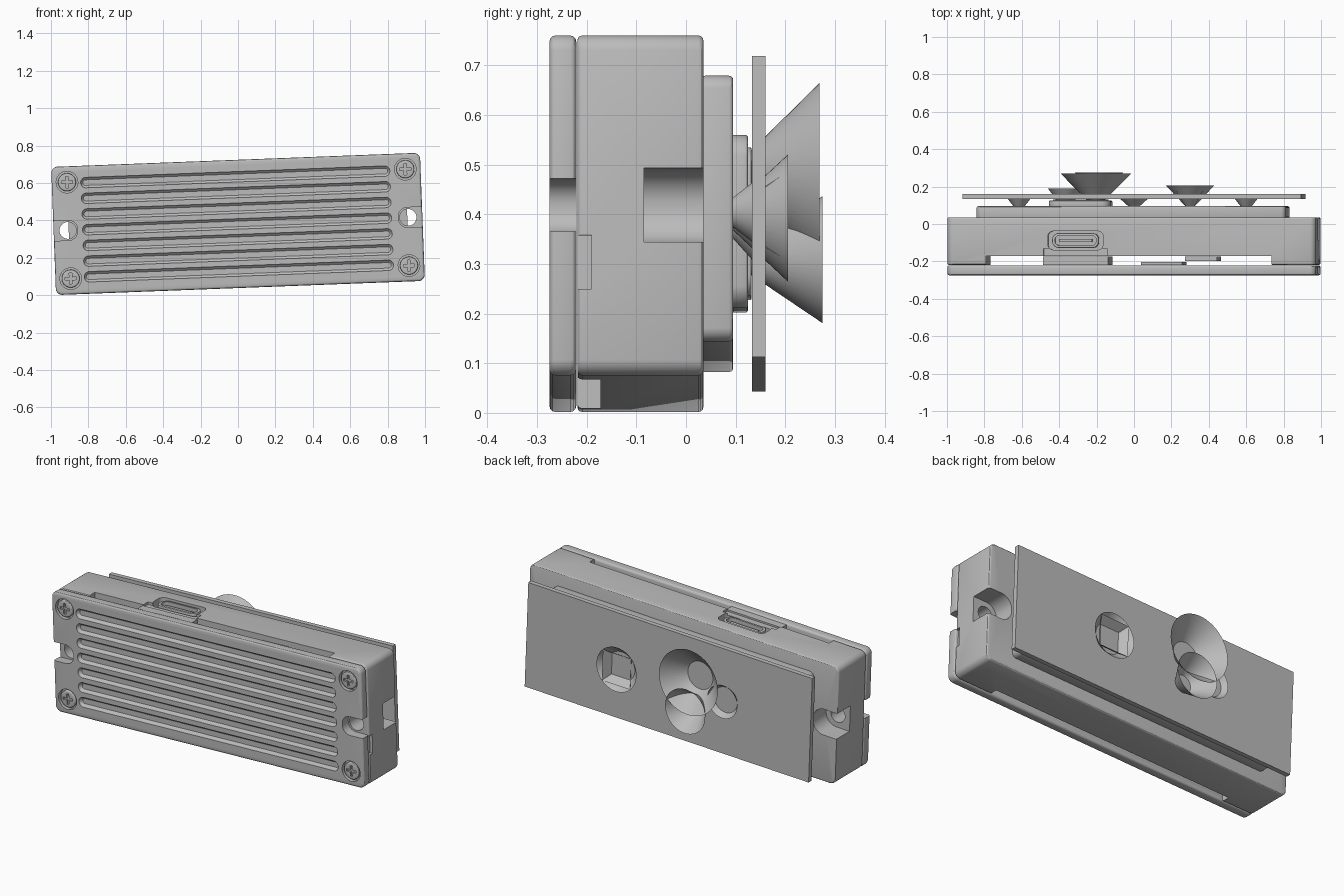
import bpy, bmesh, math
from mathutils import Matrix, Vector

if "Cube" in bpy.data.objects:
    bpy.data.objects.remove(bpy.data.objects["Cube"])

mat = bpy.data.materials.new("mid_grey")
mat.use_nodes = True
grey = (0.5, 0.5, 0.5, 1)
mat.diffuse_color = grey
mat.node_tree.nodes["Principled BSDF"].inputs["Base Color"].default_value = grey

parts = []


def outline(hw, hh, r, seg):
    """Rounded rectangle, or a circle when r equals both half sizes."""
    if r <= 0:
        return [(hw, hh), (-hw, hh), (-hw, -hh), (hw, -hh)]
    pts = []
    for q, (sx, sy) in enumerate([(1, 1), (-1, 1), (-1, -1), (1, -1)]):
        for i in range(seg):
            a = math.pi / 2 * (q + (i + 0.5) / seg)
            pts.append((sx * (hw - r) + r * math.cos(a), sy * (hh - r) + r * math.sin(a)))
    return pts


def loft(name, sections, cx=0, cz=0, axis="y", caps=True, bevel=0, seg=6, keep=True):
    """Join sections (depth, half width, half height, radius) along an axis."""
    bm = bmesh.new()
    rings = []
    for d, hw, hh, r in sections:
        ring = []
        for a, b in outline(hw, hh, r, seg):
            co = (cx + a, d, cz + b) if axis == "y" else (cx + a, cz + b, d)
            ring.append(bm.verts.new(co))
        rings.append(ring)
    n = len(rings[0])
    for lo, hi in zip(rings, rings[1:]):
        for i in range(n):
            j = (i + 1) % n
            bm.faces.new((lo[i], lo[j], hi[j], hi[i]))
    if caps:
        ends = [bm.faces.new(rings[0]), bm.faces.new(rings[-1])]
    bmesh.ops.recalc_face_normals(bm, faces=bm.faces)
    if bevel:
        edges = list({e for f in ends for e in f.edges})
        bmesh.ops.bevel(bm, geom=edges, offset=bevel, segments=3, profile=0.5, affect="EDGES")
    me = bpy.data.meshes.new(name)
    bm.to_mesh(me)
    bm.free()
    me.materials.append(mat)
    ob = bpy.data.objects.new(name, me)
    bpy.context.collection.objects.link(ob)
    if keep:
        parts.append(ob)
    return ob


def prism(name, hw, hh, r, d0, d1, cx=0, cz=0, **kw):
    return loft(name, [(d0, hw, hh, r), (d1, hw, hh, r)], cx, cz, **kw)


def disc(name, r, d0, d1, cx, cz, **kw):
    return prism(name, r, r, r, d0, d1, cx, cz, **kw)


def cut(ob, cutters):
    """Subtract the cutters one by one, then remove them."""
    for c in cutters:
        c.hide_render = True
        mod = ob.modifiers.new("cut", "BOOLEAN")
        mod.operation = "DIFFERENCE"
        mod.solver = "EXACT"
        mod.object = c
        bpy.context.view_layer.objects.active = ob
        bpy.ops.object.modifier_apply(modifier=mod.name)
        bpy.data.objects.remove(c)


W, H = 0.987, 0.343
FRONT, SEAM, BACK = -0.275, -0.22, 0.035
SIDES = (-1, 1)
CORNERS = [(0.905 * a, 0.258 * b) for a in SIDES for b in SIDES]

# Front cover with ribbed grooves, screw recesses and open end notches
cover = prism("front_cover", W, H, 0.035, FRONT, SEAM - 0.001, bevel=0.012)
cutters = []
for i in range(7):
    cutters.append(loft("groove", [(FRONT - 0.01, 0.83, 0.031, 0.03),
                                   (FRONT + 0.008, 0.825, 0.026, 0.025),
                                   (FRONT + 0.018, 0.815, 0.015, 0.014)],
                        -0.005, (i - 3) * 0.084, keep=False))
for x, z in CORNERS:
    cutters.append(disc("screw_recess", 0.058, FRONT - 0.01, FRONT + 0.022, x, z, keep=False))
for s in SIDES:
    cutters.append(prism("end_notch", 0.13, 0.054, 0.05, FRONT - 0.02, SEAM + 0.01,
                         s * 0.988, 0, keep=False))
cut(cover, cutters)

# Screws with a cross in the head
for x, z in CORNERS:
    head = disc("screw", 0.048, FRONT + 0.002, FRONT + 0.025, x, z, bevel=0.006)
    cut(head, [prism("cross", a, b, 0, FRONT - 0.01, FRONT + 0.014, x, z, keep=False)
               for a, b in ((0.03, 0.007), (0.007, 0.03))])

# Rear housing with mounting holes, end recesses, side slots and port opening
housing = prism("rear_housing", W, H, 0.035, SEAM + 0.001, BACK, bevel=0.01)
cutters = []
for s in SIDES:
    cutters.append(disc("mount_hole", 0.045, SEAM - 0.05, BACK + 0.05, s * 0.91, 0, keep=False))
    cutters.append(prism("end_recess", 0.15, 0.075, 0.07, -0.085, BACK + 0.05,
                         s * 0.985, 0, keep=False))
cutters.append(prism("end_slot", 0.03, 0.054, 0, SEAM - 0.01, -0.19, 1.0, -0.115, keep=False))
cutters.append(prism("long_slot", 0.765, 0.025, 0, -0.5, 0.5, -0.015, -0.197,
                     axis="z", keep=False))
cutters.append(prism("port_opening", 0.148, 0.05, 0.03, H - 0.06, H + 0.05, -0.3, -0.088,
                     axis="z", keep=False))
cutters.append(prism("port_step", 0.17, 0.025, 0, H - 0.015, H + 0.05, -0.3, -0.155,
                     axis="z", keep=False))
cut(housing, cutters)

# Tab and inner boards partly filling the long slot
prism("port_tab", 0.175, 0.023, 0, -H + 0.05, H - 0.006, -0.3, -0.196, axis="z")
prism("inner_board", 0.11, 0.008, 0, -H + 0.04, H - 0.03, 0.16, -0.21, axis="z")
prism("inner_connector", 0.085, 0.012, 0, -H + 0.04, H - 0.03, 0.37, -0.185, axis="z")

# Port shell and tongue
shell = prism("port_shell", 0.125, 0.04, 0.036, H - 0.07, H - 0.008, -0.3, -0.088,
              axis="z", bevel=0.003)
cut(shell, [prism("port_cavity", 0.11, 0.027, 0.024, H - 0.05, H + 0.05, -0.3, -0.088,
                  axis="z", keep=False)])
prism("port_tongue", 0.088, 0.008, 0, H - 0.06, H - 0.02, -0.3, -0.088, axis="z")

# Raised pad, sensor block and flat rear panel
prism("rear_pad", 0.828, 0.268, 0.03, BACK - 0.005, 0.095, -0.005, 0, bevel=0.008)
prism("sensor_block", 0.165, 0.175, 0.05, 0.09, 0.125, -0.285, 0.011, bevel=0.006)
prism("sensor_block_top", 0.145, 0.15, 0.045, 0.12, 0.132, -0.285, 0.011, bevel=0.003)
prism("rear_panel", 0.906, 0.303, 0, 0.133, 0.16)


# Open viewing cones: x, z, start depth and radius, end depth and radius
def cone(name, x, z, d0, r0, d1, r1):
    loft(name, [(d0, r0, r0, r0), (d1, r1, r1, r1)], x, z, caps=False, seg=12)


cone("large_view_cone", -0.2, 0.104, 0.1, 0.02, 0.269, 0.188)
cone("lower_view_cone", -0.19, -0.065, 0.1, 0.01, 0.275, 0.128)
cone("side_view_cone", -0.365, 0.012, 0.1, 0.03, 0.19, 0.095)
cone("distance_view_cone", 0.3, 0.0, 0.095, 0.025, 0.205, 0.128)
for x, r in ((-0.615, 0.065), (0, 0.08), (0.6, 0.065)):
    cone("small_view_cone", x, 0, 0.095, 0.03, 0.14, r)
loft("distance_view_pyramid", [(0.095, 0.02, 0.02, 0), (0.205, 0.09, 0.09, 0)],
     0.3, 0.0, caps=False)

# Tilt the whole device slightly, lift it and smooth rounded faces
place = Matrix.Translation(Vector((0, 0, 0.381))) @ Matrix.Rotation(math.radians(-2.2), 4, "Y")
bpy.ops.object.select_all(action="DESELECT")
for ob in parts:
    ob.data.transform(place)
    ob.select_set(True)
bpy.context.view_layer.objects.active = parts[0]
bpy.ops.object.shade_smooth_by_angle(angle=math.radians(30))
